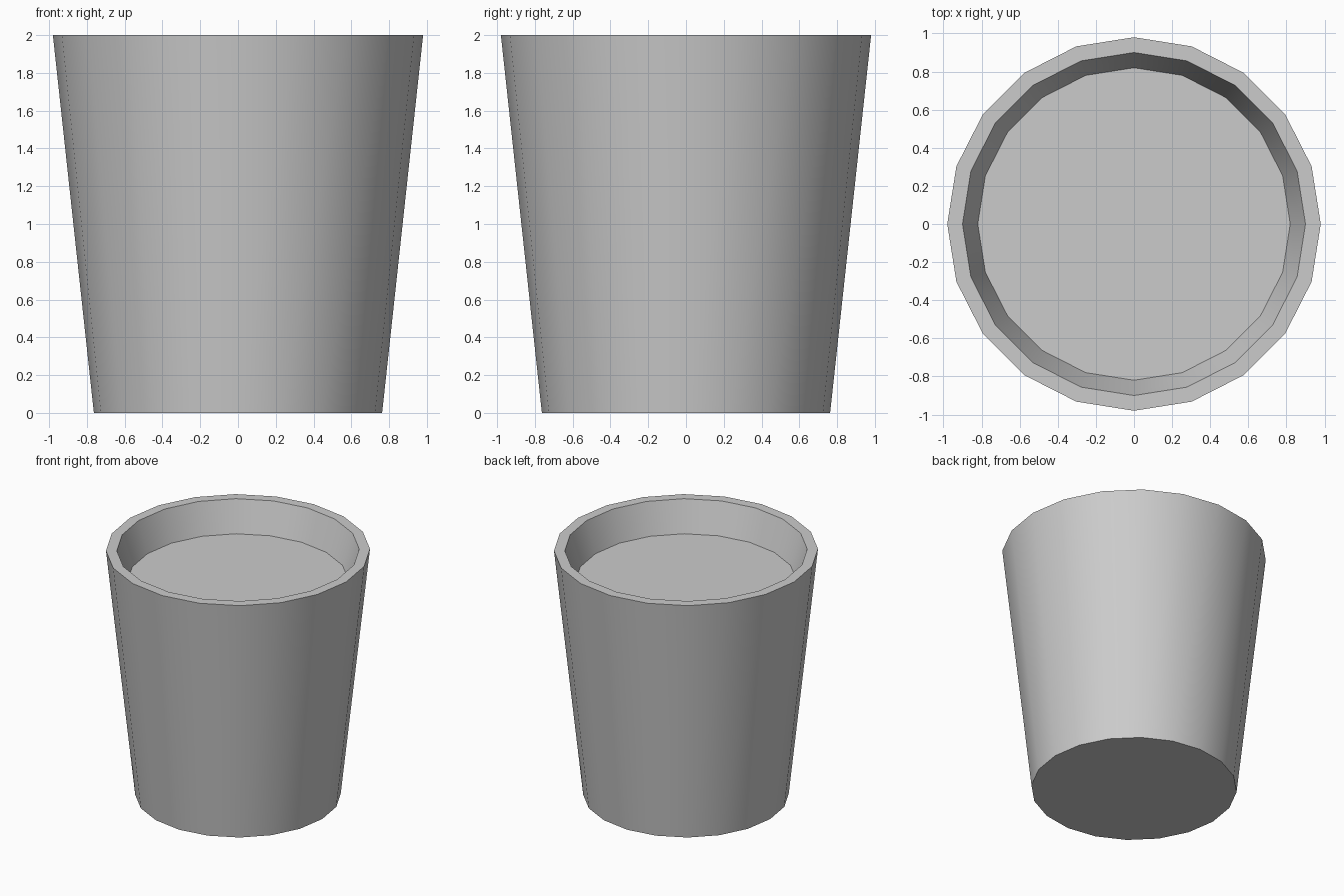
import bpy, bmesh, math

if "Cube" in bpy.data.objects:
    bpy.data.objects.remove(bpy.data.objects["Cube"])

SIDES = 20
# Profile (radius, height): base, outer rim, inner rim, recessed floor
PROFILE = [(0.763, 0.0), (0.98, 2.0), (0.90, 2.0), (0.82, 1.75)]


def ring(bm, radius, z):
    step = 2 * math.pi / SIDES
    return [bm.verts.new((radius * math.cos(i * step), radius * math.sin(i * step), z))
            for i in range(SIDES)]


# Tapered pot: profile rings joined by quads, capped at base and floor
bm = bmesh.new()
rings = [ring(bm, r, z) for r, z in PROFILE]
for a, b in zip(rings, rings[1:]):
    for i in range(SIDES):
        j = (i + 1) % SIDES
        bm.faces.new((a[i], a[j], b[j], b[i]))
bm.faces.new(rings[0][::-1])
bm.faces.new(rings[-1])
bmesh.ops.recalc_face_normals(bm, faces=bm.faces)

mesh = bpy.data.meshes.new("tapered_pot")
bm.to_mesh(mesh)
bm.free()
pot = bpy.data.objects.new("tapered_pot", mesh)
bpy.context.collection.objects.link(pot)

# Smooth walls, crisp rims
bpy.context.view_layer.objects.active = pot
pot.select_set(True)
bpy.ops.object.shade_smooth_by_angle(angle=math.radians(30))
